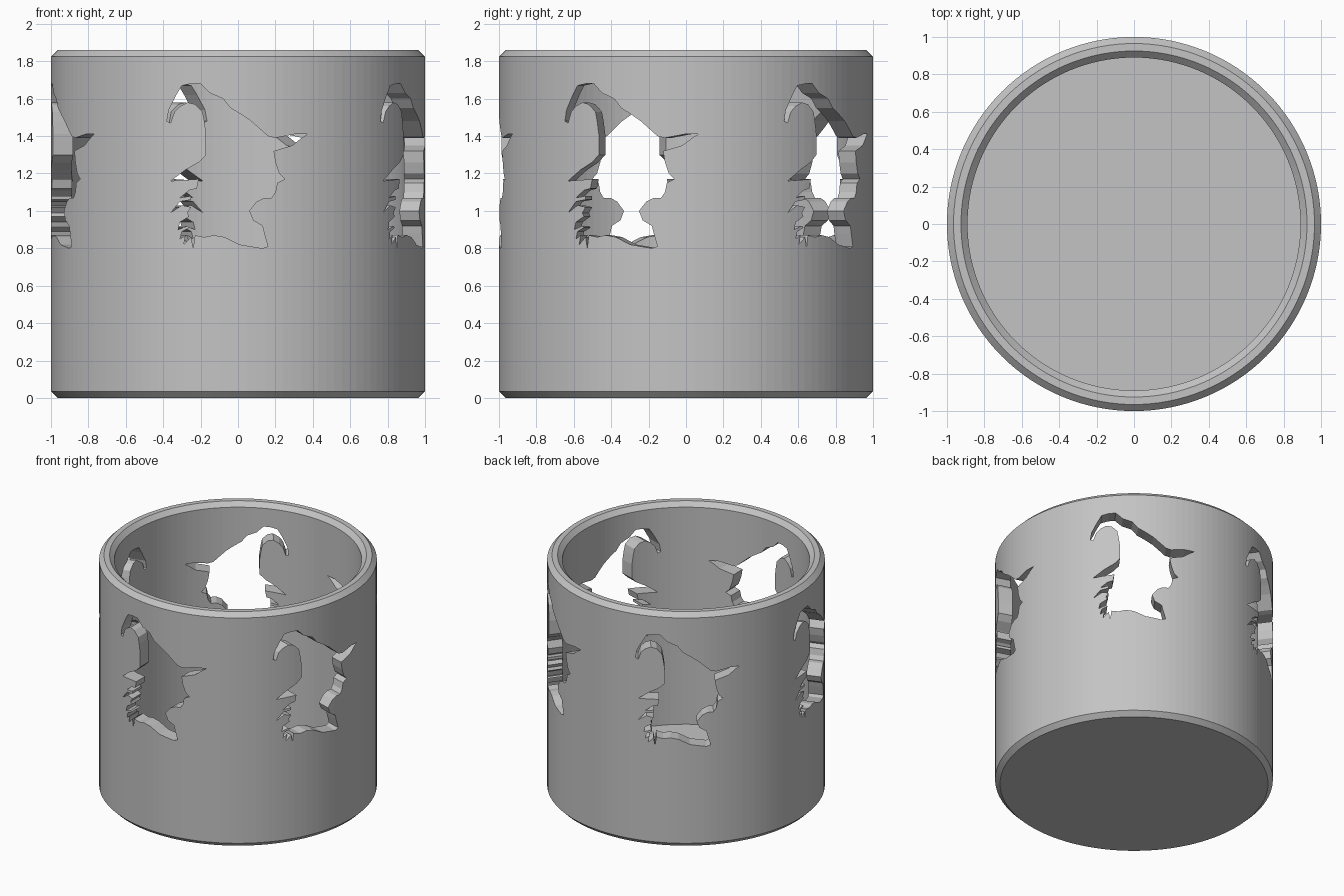
import bpy, bmesh, math
from mathutils import Vector, Matrix

if "Cube" in bpy.data.objects:
    bpy.data.objects.remove(bpy.data.objects["Cube"], do_unlink=True)

OUTER, INNER, TOP, FLOOR, CHAMFER = 1.0, 0.89, 1.86, 0.1, 0.035
SEGMENTS = 128
CUTOUTS = 5


def make_object(name, bm):
    bmesh.ops.recalc_face_normals(bm, faces=bm.faces)
    mesh = bpy.data.meshes.new(name)
    bm.to_mesh(mesh)
    bm.free()
    obj = bpy.data.objects.new(name, mesh)
    bpy.context.collection.objects.link(obj)
    return obj


# Material
grey = bpy.data.materials.new("plain grey")
grey.use_nodes = True
colour = (0.55, 0.55, 0.55, 1)
grey.diffuse_color = colour
grey.node_tree.nodes["Principled BSDF"].inputs["Base Color"].default_value = colour

# Cup wall: lathed profile with chamfered rims, then flat caps for base and floor
profile = [
    (OUTER - CHAMFER, 0), (OUTER, CHAMFER),
    (OUTER, TOP - CHAMFER), (OUTER - CHAMFER, TOP),
    (INNER + CHAMFER, TOP), (INNER, TOP - CHAMFER),
    (INNER, FLOOR),
]
bm = bmesh.new()
verts = [bm.verts.new((r, 0, z)) for r, z in profile]
edges = [bm.edges.new(pair) for pair in zip(verts, verts[1:])]
bmesh.ops.spin(bm, geom=verts + edges, cent=(0, 0, 0), axis=(0, 0, 1),
               angle=math.tau, steps=SEGMENTS, use_merge=True)
bmesh.ops.remove_doubles(bm, verts=bm.verts, dist=1e-4)
bmesh.ops.holes_fill(bm, edges=[e for e in bm.edges if e.is_boundary], sides=0)
cup = make_object("cup_body", bm)
cup.data.materials.append(grey)

# Profile-head silhouette, in hundredths: sideways offset, height
silhouette = [
    # hooked forelock and brow
    (-38, 148), (-37, 154), (-33, 162), (-30, 167), (-25, 168), (-20, 168),
    (-15, 163), (-8, 160), (-4, 155), (1, 152), (7, 148), (16, 140),
    # pointed peak
    (20, 139), (30, 141), (37, 141), (34, 139), (29, 135), (19, 132),
    # nose, chin and neck
    (20, 126), (22, 120), (25, 117), (21, 115), (20, 110), (18, 107),
    (14, 107), (10, 105), (6, 100), (8, 95), (13, 92), (14, 88),
    # shoulder line
    (16, 81), (13, 80), (1, 82), (-7, 86), (-13, 87), (-18, 86), (-23, 87),
    # ragged locks
    (-24, 80), (-25, 86), (-29, 82), (-28, 87), (-31, 85), (-30, 89),
    (-26, 91), (-27, 92), (-32, 90), (-31, 94), (-26, 97), (-27, 99),
    (-25, 102), (-30, 103), (-36, 99), (-31, 105), (-25, 106), (-25, 108),
    (-31, 107), (-26, 111), (-22, 112),
    # pointed ear and underside of the hook
    (-21, 117), (-36, 116), (-28, 122), (-21, 126), (-17, 130), (-17, 141),
    (-18, 148), (-19, 153), (-23, 157), (-27, 158), (-31, 156), (-34, 153),
    (-36, 147),
]

# Cutter: one straight prism per cutout, spaced evenly around the wall
bm = bmesh.new()
for i in range(CUTOUTS):
    turn = Matrix.Rotation(i * math.tau / CUTOUTS, 3, 'Z')
    ring = [bm.verts.new(turn @ Vector((u / 100, -0.6, z / 100)))
            for u, z in silhouette]
    face = bm.faces.new(ring)
    result = bmesh.ops.extrude_face_region(bm, geom=[face], use_keep_orig=True)
    moved = [v for v in result["geom"] if isinstance(v, bmesh.types.BMVert)]
    bmesh.ops.translate(bm, verts=moved, vec=turn @ Vector((0, -0.6, 0)))
cutter = make_object("silhouette_cutter", bm)
cutter.hide_render = True

# Cut the openings, then discard the cutter
cut = cup.modifiers.new("openings", 'BOOLEAN')
cut.operation = 'DIFFERENCE'
cut.solver = 'EXACT'
cut.object = cutter
bpy.context.view_layer.objects.active = cup
cup.select_set(True)
bpy.ops.object.modifier_apply(modifier=cut.name)
bpy.data.objects.remove(cutter, do_unlink=True)
